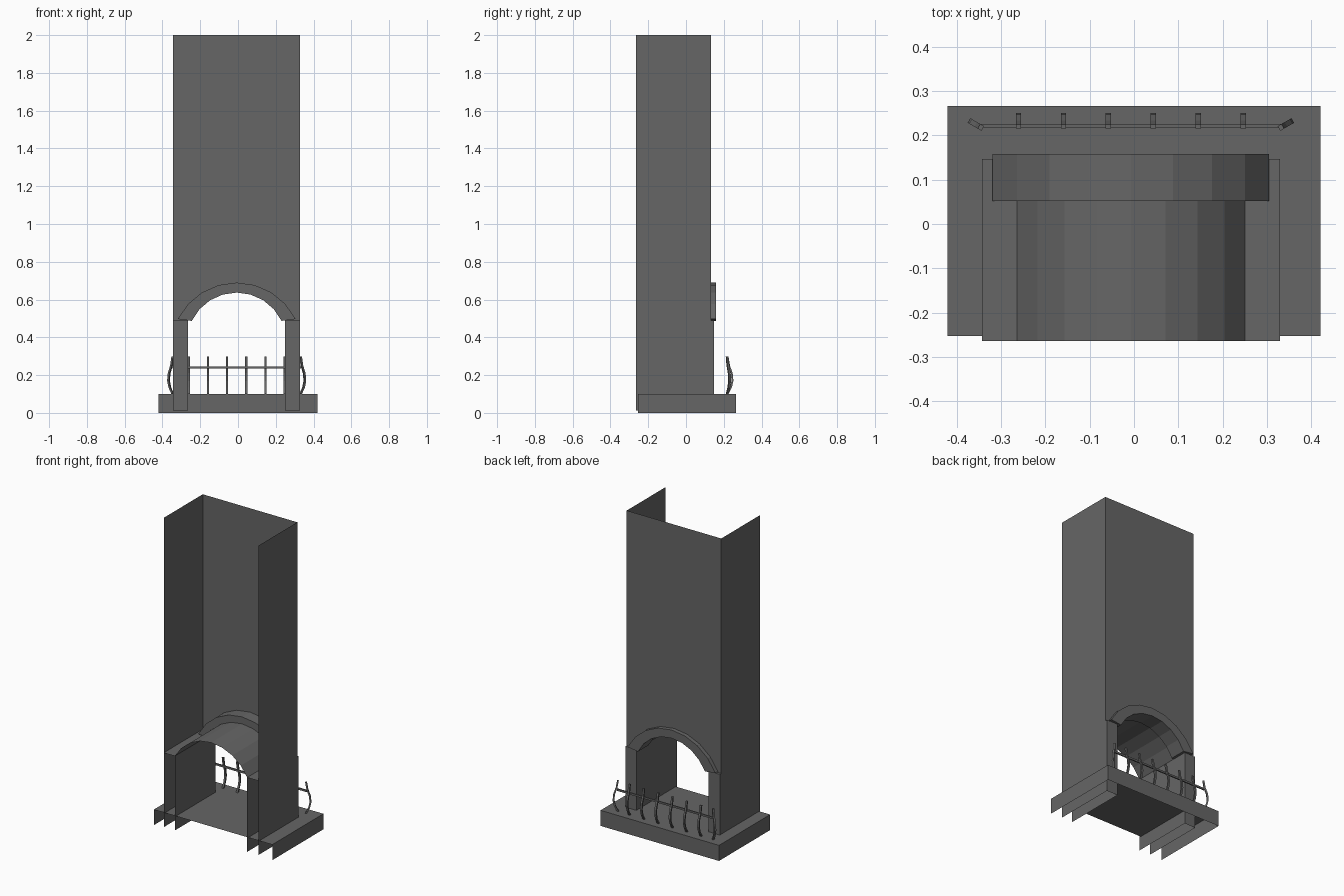
import bpy, bmesh, math
from mathutils import Vector, Matrix

cube = bpy.data.objects.get("Cube")
if cube:
    bpy.data.objects.remove(cube, do_unlink=True)

grey = bpy.data.materials.new("dark stone grey")
grey.use_nodes = True
colour = (0.133, 0.133, 0.133, 1)
grey.diffuse_color = colour
grey.node_tree.nodes["Principled BSDF"].inputs["Base Color"].default_value = colour

CX = -0.007                  # centre line of chimney and arch
LEFT, RIGHT = -0.343, 0.329  # chimney sides
BACK, WALL, PILLAR = -0.264, 0.132, 0.147
SPRING = 0.49                # height where the arch starts
HALF = 0.257                 # half width of the opening


def finish(name, bm):
    mesh = bpy.data.meshes.new(name)
    bm.to_mesh(mesh)
    bm.free()
    mesh.materials.append(grey)
    obj = bpy.data.objects.new(name, mesh)
    bpy.context.collection.objects.link(obj)
    return obj


def face(bm, points):
    return bm.faces.new([bm.verts.new(p) for p in points])


def open_box(name, lo, hi, missing):
    """Box of thin sheets, leaving out the sides facing the given directions."""
    bm = bmesh.new()
    size = [b - a for a, b in zip(lo, hi)]
    mid = [(a + b) / 2 for a, b in zip(lo, hi)]
    bmesh.ops.create_cube(bm, size=1, matrix=Matrix.Translation(mid) @ Matrix.Diagonal((*size, 1)))
    bm.normal_update()
    drop = [f for f in bm.faces if any(f.normal.dot(Vector(d)) > 0.9 for d in missing)]
    bmesh.ops.delete(bm, geom=drop, context='FACES')
    return finish(name, bm)


def arc(half, base, top, steps=8):
    """Circular arch from left to right as (x, z) points."""
    rise = top - base
    r = (half * half + rise * rise) / (2 * rise)
    end = math.asin(half / r)
    angles = [end * (2 * i / steps - 1) for i in range(steps + 1)]
    return [(CX + r * math.sin(a), top - r + r * math.cos(a)) for a in angles]


def sweep(bm, path, u, v):
    """Square bar along a path, with half widths given as vectors u and v."""
    rings = [[bm.verts.new(p + s * u + t * v) for s, t in ((-1, -1), (1, -1), (1, 1), (-1, 1))]
             for p in path]
    for a, b in zip(rings, rings[1:]):
        for i in range(4):
            j = (i + 1) % 4
            bm.faces.new((a[i], a[j], b[j], b[i]))
    bm.faces.new(rings[0][::-1])
    bm.faces.new(rings[-1])


down, behind = (0, 0, -1), (0, -1, 0)

# Hearth slab and pillars, open behind and below
open_box("hearth", (-0.421, -0.253, 0), (0.421, 0.266, 0.1), [down, behind])
open_box("right_pillar", (LEFT, BACK, 0.012), (CX - HALF, PILLAR, SPRING), [down, behind])
open_box("left_pillar", (CX + HALF, BACK, 0.012), (RIGHT, PILLAR, SPRING), [down, behind])

# Chimney breast: arched wall and two side sheets
opening = arc(HALF, SPRING, 0.645)
bm = bmesh.new()
outline = [(LEFT, SPRING)] + opening + [(RIGHT, SPRING), (RIGHT, 2), (LEFT, 2)]
face(bm, [(x, WALL, z) for x, z in outline])
for x in (LEFT, RIGHT):
    face(bm, [(x, BACK, SPRING), (x, WALL, SPRING), (x, WALL, 2), (x, BACK, 2)])
bmesh.ops.remove_doubles(bm, verts=bm.verts, dist=0.0001)
bmesh.ops.recalc_face_normals(bm, faces=bm.faces)
finish("chimney_breast", bm)

# Firebox vault
bm = bmesh.new()
for (x0, z0), (x1, z1) in zip(opening, opening[1:]):
    face(bm, [(x0, BACK, z0), (x1, BACK, z1), (x1, WALL, z1), (x0, WALL, z0)])
bmesh.ops.remove_doubles(bm, verts=bm.verts, dist=0.0001)
finish("firebox_vault", bm)

# Arch trim
bm = bmesh.new()
inner, outer = arc(0.238, 0.487, 0.637), arc(0.312, 0.497, 0.69)
rings = [[bm.verts.new(p) for p in ((a, 0.052, b), (a, 0.158, b), (c, 0.158, d), (c, 0.052, d))]
         for (a, b), (c, d) in zip(inner, outer)]
for a, b in zip(rings, rings[1:]):
    for i in range(4):
        j = (i + 1) % 4
        bm.faces.new((a[i], a[j], b[j], b[i]))
bm.faces.new(rings[0])
bm.faces.new(rings[-1][::-1])
bmesh.ops.recalc_face_normals(bm, faces=bm.faces)
finish("arch_trim", bm)

# Fire guard: bowed uprights, the end ones turned outward, and one rail
bm = bmesh.new()
bow = [(0.004, 0.1), (0.022, 0.135), (0.03, 0.17), (0.026, 0.21), (0.012, 0.25), (0.004, 0.298)]
uprights = [(CX + (i - 2.5) * 0.1015, 0) for i in range(6)]
uprights += [(CX - 0.335, 60), (CX + 0.335, -60)]
for x, turn in uprights:
    spin = Matrix.Rotation(math.radians(turn), 3, 'Z')
    out, side = spin @ Vector((0, 1, 0)), spin @ Vector((1, 0, 0))
    path = [Vector((x, 0.216, z)) + out * d for d, z in bow]
    sweep(bm, path, side * 0.006, out * 0.005)
sweep(bm, [Vector((CX + s * 0.34, 0.222, 0.24)) for s in (-1, 1)],
      Vector((0, 0.004, 0)), Vector((0, 0, 0.006)))
bmesh.ops.recalc_face_normals(bm, faces=bm.faces)
finish("fire_guard", bm)
